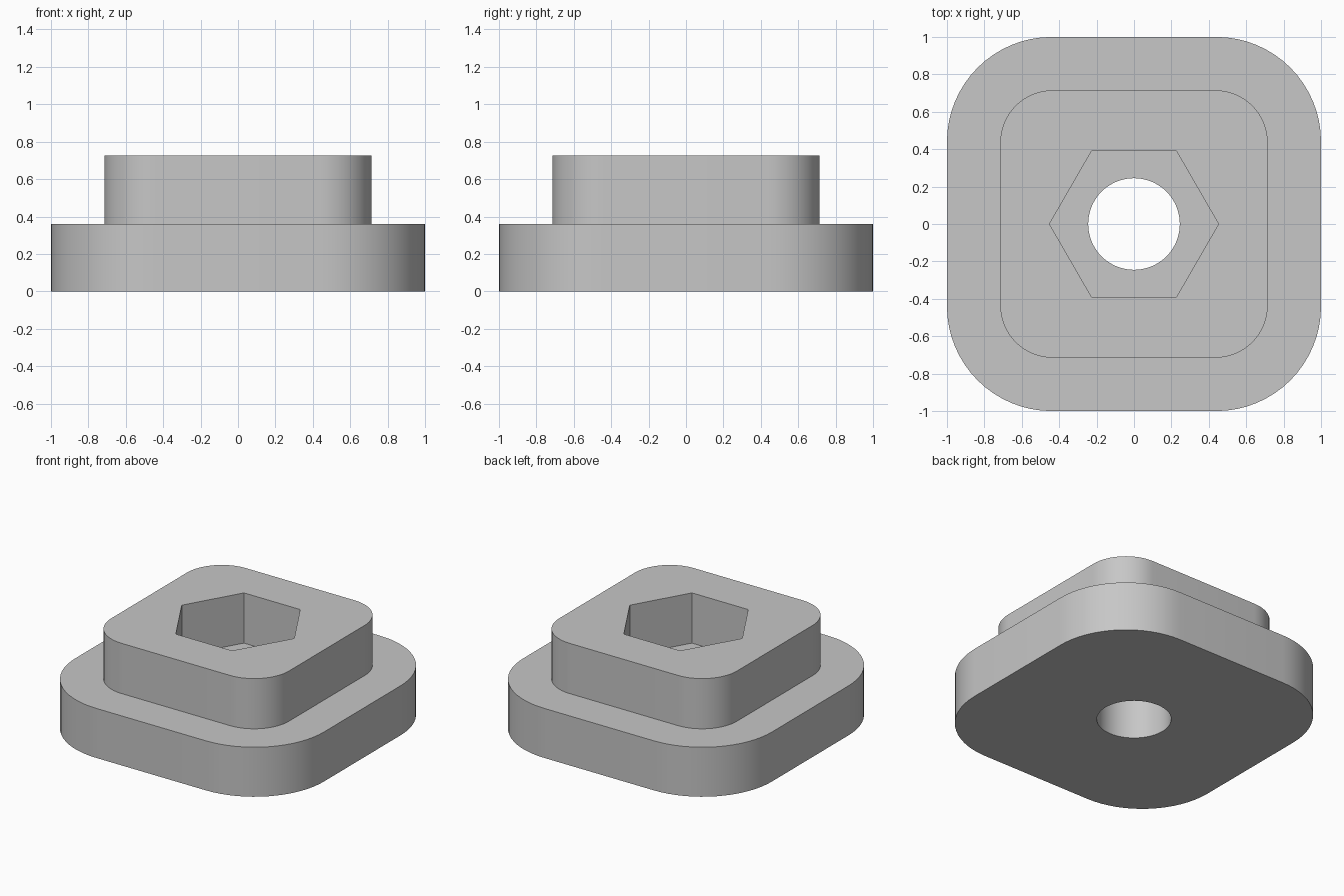
import bpy
import bmesh
from math import cos, sin, pi

cube = bpy.data.objects.get("Cube")
if cube:
    bpy.data.objects.remove(cube, do_unlink=True)

BASE_TOP, COLLAR_TOP = 0.36, 0.725
CORNER_STEPS = 16

grey = bpy.data.materials.new("light_grey")
grey.use_nodes = True
grey.diffuse_color = (0.57, 0.57, 0.57, 1)
grey.node_tree.nodes["Principled BSDF"].inputs["Base Color"].default_value = grey.diffuse_color


def rounded_square(half, radius):
    """Outline of a square with rounded corners."""
    points = []
    c = half - radius
    for corner, (sx, sy) in enumerate([(1, 1), (-1, 1), (-1, -1), (1, -1)]):
        for i in range(CORNER_STEPS + 1):
            a = (corner + i / CORNER_STEPS) * pi / 2
            points.append((sx * c + radius * cos(a), sy * c + radius * sin(a)))
    return points


def polygon(sides, radius):
    return [(radius * cos(2 * pi * i / sides), radius * sin(2 * pi * i / sides))
            for i in range(sides)]


def loft(name, sections):
    """Closed solid through stacked outlines given as (outline, z)."""
    bm = bmesh.new()
    rings = [[bm.verts.new((x, y, z)) for x, y in outline] for outline, z in sections]
    n = len(rings[0])
    for low, high in zip(rings, rings[1:]):
        for i in range(n):
            j = (i + 1) % n
            bm.faces.new((low[i], low[j], high[j], high[i]))
    bm.faces.new(rings[0][::-1])
    bm.faces.new(rings[-1])
    mesh = bpy.data.meshes.new(name)
    bm.to_mesh(mesh)
    bm.free()
    mesh.materials.append(grey)
    obj = bpy.data.objects.new(name, mesh)
    bpy.context.collection.objects.link(obj)
    return obj


# Wide base plate stepping up to a narrower collar
plate = rounded_square(1.0, 0.56)
collar = rounded_square(0.715, 0.28)
body = loft("stepped_base", [(plate, 0), (plate, BASE_TOP),
                             (collar, BASE_TOP), (collar, COLLAR_TOP)])

# Hexagonal socket in the collar and round bore through the base
hexagon, circle = polygon(6, 0.452), polygon(64, 0.245)
cutters = [loft("socket_cutter", [(hexagon, BASE_TOP), (hexagon, 1)]),
           loft("bore_cutter", [(circle, -0.2), (circle, 0.6)])]

bpy.ops.object.select_all(action="DESELECT")
body.select_set(True)
bpy.context.view_layer.objects.active = body
for cutter in cutters:
    cutter.hide_render = True
    cut = body.modifiers.new(cutter.name, "BOOLEAN")
    cut.operation = "DIFFERENCE"
    cut.solver = "EXACT"
    cut.object = cutter
    bpy.ops.object.modifier_apply(modifier=cut.name)
    bpy.data.objects.remove(cutter, do_unlink=True)

bpy.ops.object.shade_smooth_by_angle()
